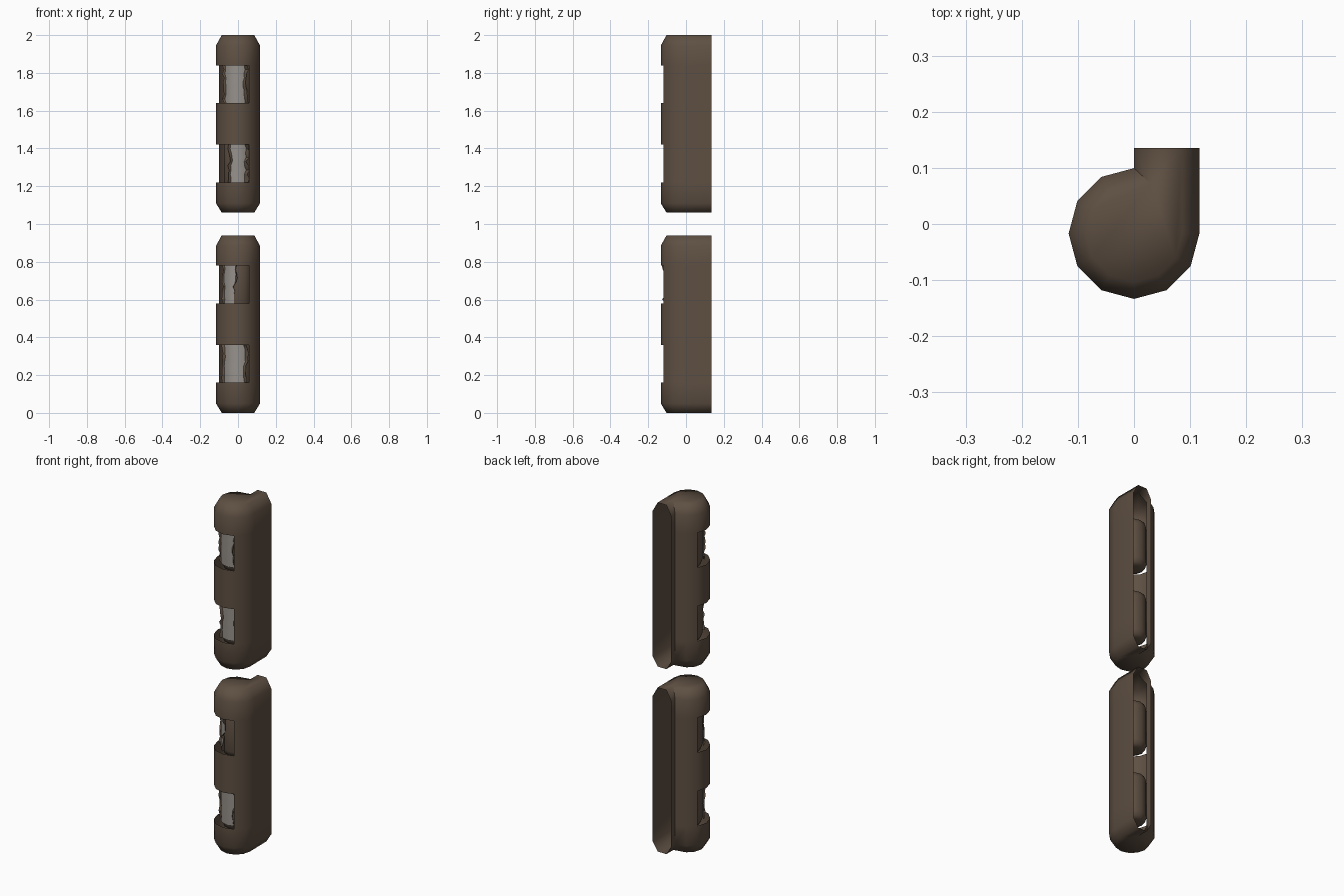
import bpy, bmesh, math, random

if "Cube" in bpy.data.objects:
    bpy.data.objects.remove(bpy.data.objects["Cube"])

random.seed(4)
CY, R = -0.017, 0.1165          # centre and radius of the round sleeve


def material(name, rgb):
    m = bpy.data.materials.new(name)
    m.diffuse_color = (*rgb, 1)
    m.use_nodes = True
    m.node_tree.nodes["Principled BSDF"].inputs["Base Color"].default_value = m.diffuse_color
    return m


brown = material("dark brown", (0.112, 0.079, 0.055))
grey = material("pale grey", (0.31, 0.285, 0.26))


def polar(r, deg):
    a = math.radians(deg)
    return (r * math.cos(a), CY + r * math.sin(a))


def finish(name, bm, mat, angle=65, recalc=True):
    if recalc:
        bmesh.ops.recalc_face_normals(bm, faces=bm.faces)
    me = bpy.data.meshes.new(name)
    bm.to_mesh(me)
    bm.free()
    me.materials.append(mat)
    ob = bpy.data.objects.new(name, me)
    bpy.context.collection.objects.link(ob)
    bpy.ops.object.select_all(action='DESELECT')
    ob.select_set(True)
    bpy.context.view_layer.objects.active = ob
    bpy.ops.object.shade_smooth_by_angle(angle=math.radians(angle))
    return ob


# sleeve outline: flange end, twelve-sided round part, short step, flange end
ANGLES = [0 - 30 * i for i in range(10)]           # 0 ... -270 degrees
OUTER = [(0.1165, 0.135)] + [polar(R, a) for a in ANGLES] + [(0, 0.135)]
INNER = ([(0.085, 0.135)] + [polar(0.086, a) for a in ANGLES[:-1]]
         + [(0.03, 0.072), (0.03, 0.135)])
WINDOWS = [(0.16, 0.36), (0.58, 0.78)]


def sleeve(name, z0):
    bm = bmesh.new()
    levels = [0, 0.05, 0.16, 0.36, 0.58, 0.78, 0.885, 0.94]
    rings = []
    for i, z in enumerate(levels):
        outline = INNER if i in (0, 7) else OUTER
        rings.append([bm.verts.new((x, y, z0 + z)) for x, y in outline])
    for i in range(7):
        a, b = rings[i], rings[i + 1]
        for j in range(len(OUTER) - 1):
            # windows: facets between -60 and -210 degrees are left open
            if i in (2, 4) and 3 <= j <= 7:
                continue
            bm.faces.new((a[j + 1], a[j], b[j], b[j + 1]))
    bm.faces.new(rings[0])
    bm.faces.new(rings[-1][::-1])
    finish(name, bm, brown, recalc=False)


def tube(name, za, zb):
    # rounded core behind a window
    prof = [(0.045, za - 0.035), (0.066, za - 0.025), (0.075, za),
            (0.075, zb), (0.066, zb + 0.025), (0.045, zb + 0.035)]
    bm = bmesh.new()
    rings = [[bm.verts.new((*polar(r, 30 * k), z)) for k in range(12)]
             for r, z in prof]
    for a, b in zip(rings, rings[1:]):
        for k in range(12):
            n = (k + 1) % 12
            bm.faces.new((a[k], a[n], b[n], b[k]))
    bm.faces.new(rings[0][::-1])
    bm.faces.new(rings[-1])
    finish(name, bm, brown)


def torn_strip(tag, za, zb, a0, a1):
    # jagged exposed patch, with torn splinters curling out at its edges
    rows, cols = 9, 6
    zs = [za + (zb - za) * i / rows for i in range(rows + 1)]
    left = [a0 + random.uniform(-5, 6) for _ in zs]
    right = [a1 + random.uniform(-6, 4) for _ in zs]
    bm = bmesh.new()
    grid = [[bm.verts.new((*polar(0.079, l + (r - l) * k / cols), z))
             for k in range(cols + 1)] for l, r, z in zip(left, right, zs)]
    for a, b in zip(grid, grid[1:]):
        for k in range(cols):
            bm.faces.new((a[k], a[k + 1], b[k + 1], b[k]))
    finish("exposed_patch_" + tag, bm, grey, recalc=False)

    bm = bmesh.new()
    for edge, side, reach in ((left, -1, 0.012), (right, 1, 0.03)):
        root = [bm.verts.new((*polar(0.079, e), z)) for e, z in zip(edge, zs)]
        tip = [bm.verts.new((*polar(0.082 + random.uniform(0.2, 1) * reach,
                                    e + side * random.uniform(2, 7)), z))
               for e, z in zip(edge, zs)]
        for i in range(rows):
            bm.faces.new((root[i], tip[i], tip[i + 1], root[i + 1]))
    finish("torn_edge_" + tag, bm, brown, 30)


# two identical sleeves, each with two windows
PATCHES = [(207, 296), (205, 258), (243, 300), (212, 295)]
for s, (part, z0) in enumerate((("lower", 0.0), ("upper", 1.06))):
    sleeve(part + "_sleeve", z0)
    for w, (za, zb) in enumerate(WINDOWS):
        tag = f"{part}_{w + 1}"
        tube("core_" + tag, z0 + za, z0 + zb)
        torn_strip(tag, z0 + za, z0 + zb, *PATCHES[2 * s + w])
